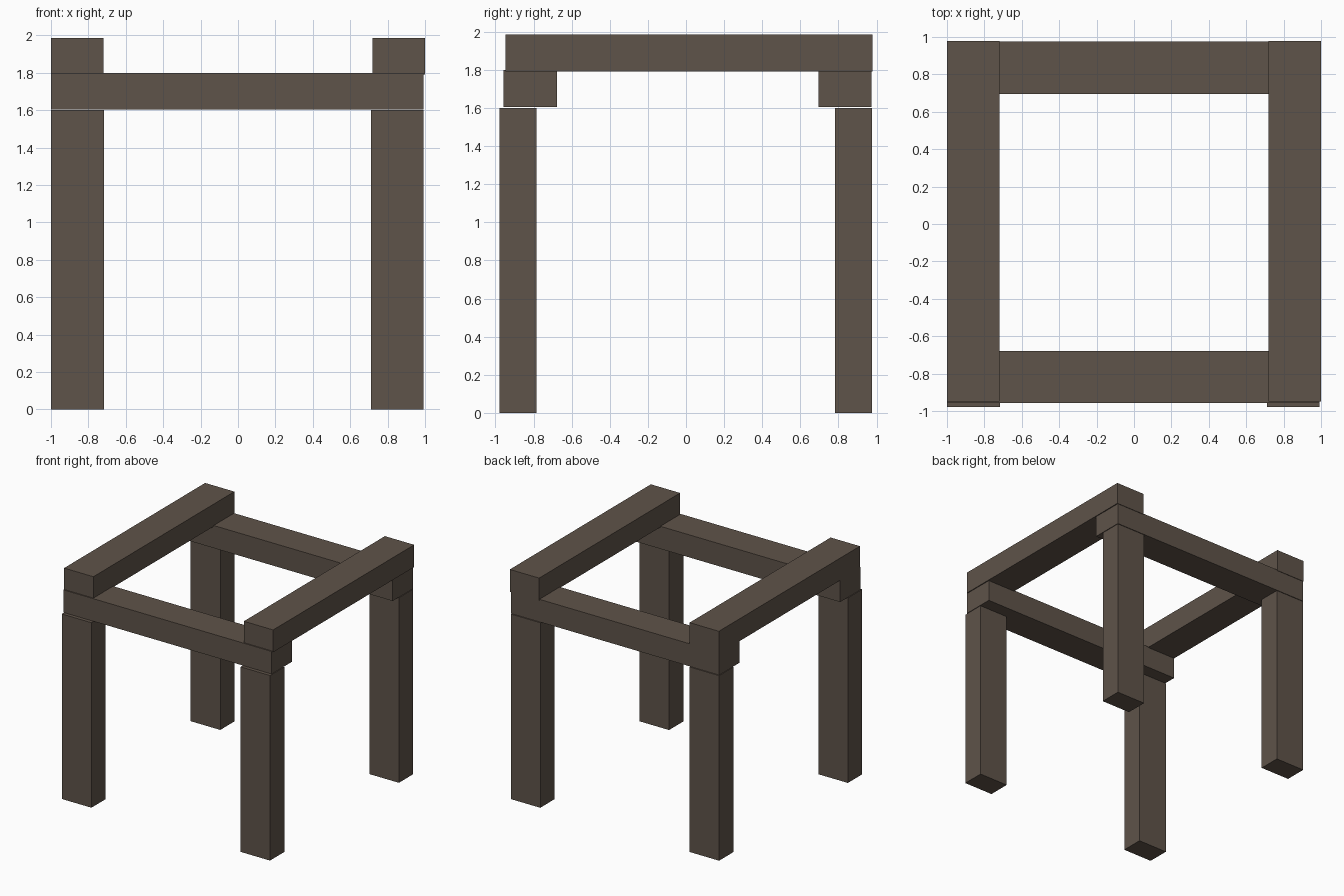
import bpy
from mathutils import Matrix, Vector

if "Cube" in bpy.data.objects:
    bpy.data.objects.remove(bpy.data.objects["Cube"])

wood = bpy.data.materials.new("dark brown wood")
wood.diffuse_color = (0.114, 0.087, 0.067, 1)
wood.use_nodes = True
wood.node_tree.nodes["Principled BSDF"].inputs["Base Color"].default_value = wood.diffuse_color


def beam(name, x, y, z):
    """Box spanning the given (min, max) ranges."""
    bpy.ops.mesh.primitive_cube_add(size=1)
    ob = bpy.context.object
    ob.name = name
    size = [b - a for a, b in (x, y, z)]
    ob.location = [(a + b) / 2 for a, b in (x, y, z)]
    ob.data.transform(Matrix.Diagonal(Vector(size + [1])))
    ob.data.materials.append(wood)
    return ob


# Four upright posts
for side, x in (("left", (-1.0, -0.717)), ("right", (0.711, 0.992))):
    for end, y in (("front", (-0.979, -0.784)), ("back", (0.782, 0.976))):
        beam(f"{end}_{side}_post", x, y, (0, 1.6))

# Cross beams resting on the posts
beam("front_cross_beam", (-1.0, 0.992), (-0.957, -0.678), (1.605, 1.8))
beam("back_cross_beam", (-1.0, 0.992), (0.696, 0.975), (1.605, 1.8))

# Side beams lying across the cross beams
beam("left_top_beam", (-1.0, -0.72), (-0.948, 0.979), (1.792, 1.985))
beam("right_top_beam", (0.72, 1.0), (-0.948, 0.979), (1.792, 1.985))
